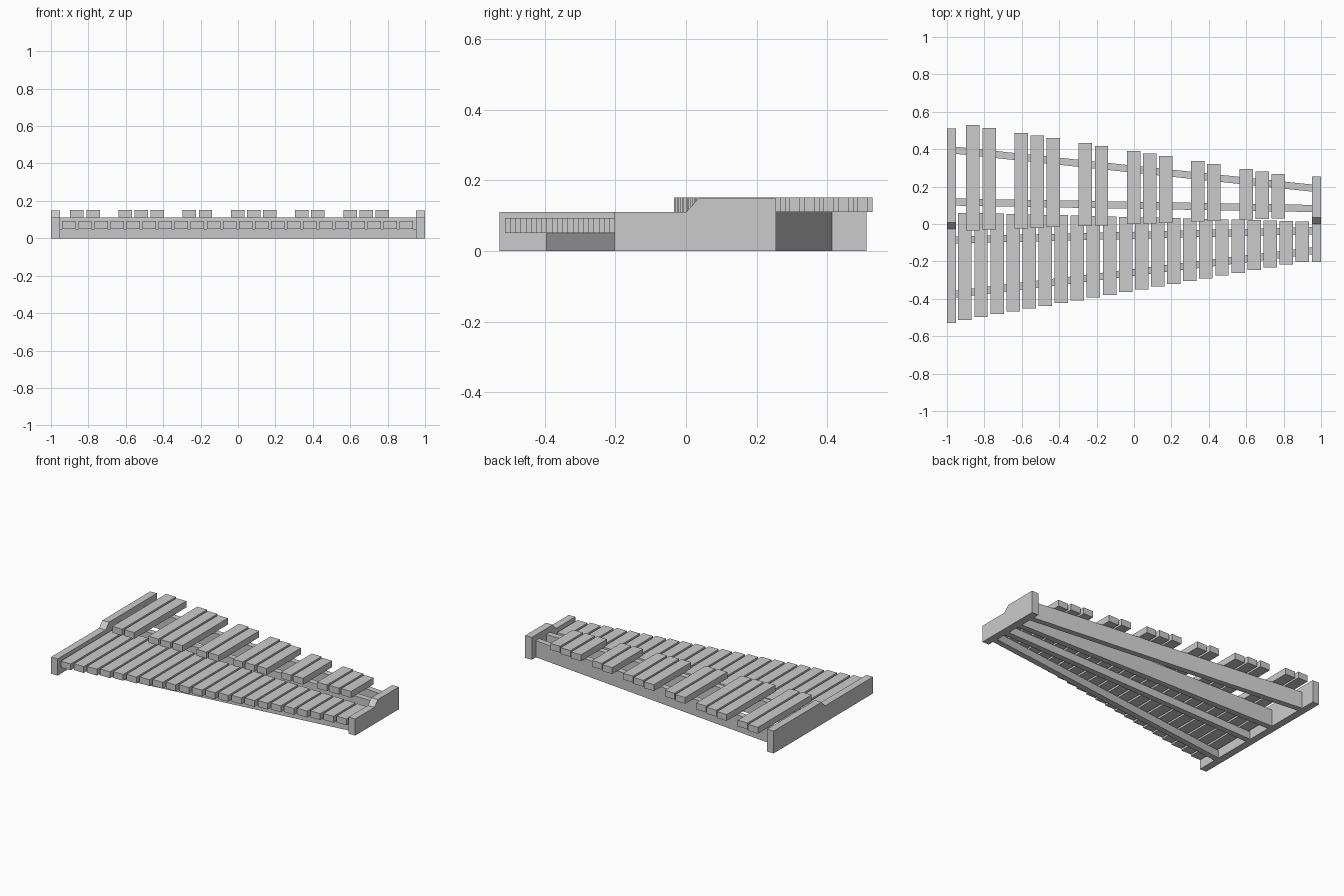
import bpy

if "Cube" in bpy.data.objects:
    bpy.data.objects.remove(bpy.data.objects["Cube"])


def prism(name, pts, axis, lo, hi):
    """Extrude a 2D outline along x (outline in yz) or z (outline in xy)."""
    def place(p, t):
        return (t, p[0], p[1]) if axis == 'x' else (p[0], p[1], t)
    n = len(pts)
    verts = [place(p, t) for t in (lo, hi) for p in pts]
    faces = [tuple(reversed(range(n))), tuple(range(n, 2 * n))]
    faces += [(i, (i + 1) % n, n + (i + 1) % n, n + i) for i in range(n)]
    mesh = bpy.data.meshes.new(name)
    mesh.from_pydata(verts, [], faces)
    obj = bpy.data.objects.new(name, mesh)
    bpy.context.collection.objects.link(obj)
    return obj


def lerp(a, b, t):
    return a + (b - a) * t


# stepped end boards
INNER = 0.952
LOW, HIGH = 0.11, 0.148


def end_board(name, x0, x1, front, step, back):
    prism(name, [(front, 0), (back, 0), (back, HIGH), (step + 0.035, HIGH),
                 (step, LOW), (front, LOW)], 'x', x0, x1)


end_board("left_end_board", -1, -INNER, -0.528, -0.026, 0.511)
end_board("right_end_board", INNER, 1, -0.202, 0.0, 0.254)


# converging support rails
def rail(name, y_left, y_right, height, w=0.019):
    prism(name, [(-INNER, y_left - w), (INNER, y_right - w),
                 (INNER, y_right + w), (-INNER, y_left + w)], 'z', 0, height)


rail("front_outer_rail", -0.375, -0.143, 0.05)
rail("front_inner_rail", -0.085, -0.036, 0.05)
rail("back_inner_rail", 0.117, 0.083, 0.11)
rail("back_outer_rail", 0.394, 0.192, 0.11)

# tone bars
COUNT, FIRST, LAST, WIDTH = 22, -0.904, 0.900, 0.072
PITCH = (LAST - FIRST) / (COUNT - 1)


def tone_bar(name, x, y0, y1, z):
    h = WIDTH / 2
    prism(name, [(x - h, y0), (x + h, y0), (x + h, y1), (x - h, y1)],
          'z', z, z + 0.042)


# lower row of natural bars
for i in range(COUNT):
    t = i / (COUNT - 1)
    tone_bar(f"natural_bar_{i + 1}", FIRST + i * PITCH,
             lerp(-0.512, -0.202, t), lerp(0.06, 0.014, t), 0.051)

# raised row of accidental bars, centred over the gaps in groups of 2 and 3
for i in (0, 1, 3, 4, 5, 7, 8, 10, 11, 12, 14, 15, 17, 18, 19):
    t = i / 19
    tone_bar(f"accidental_bar_{i + 1}", FIRST + (i + 0.5) * PITCH,
             lerp(-0.034, 0.030, t), lerp(0.528, 0.267, t), 0.11)
